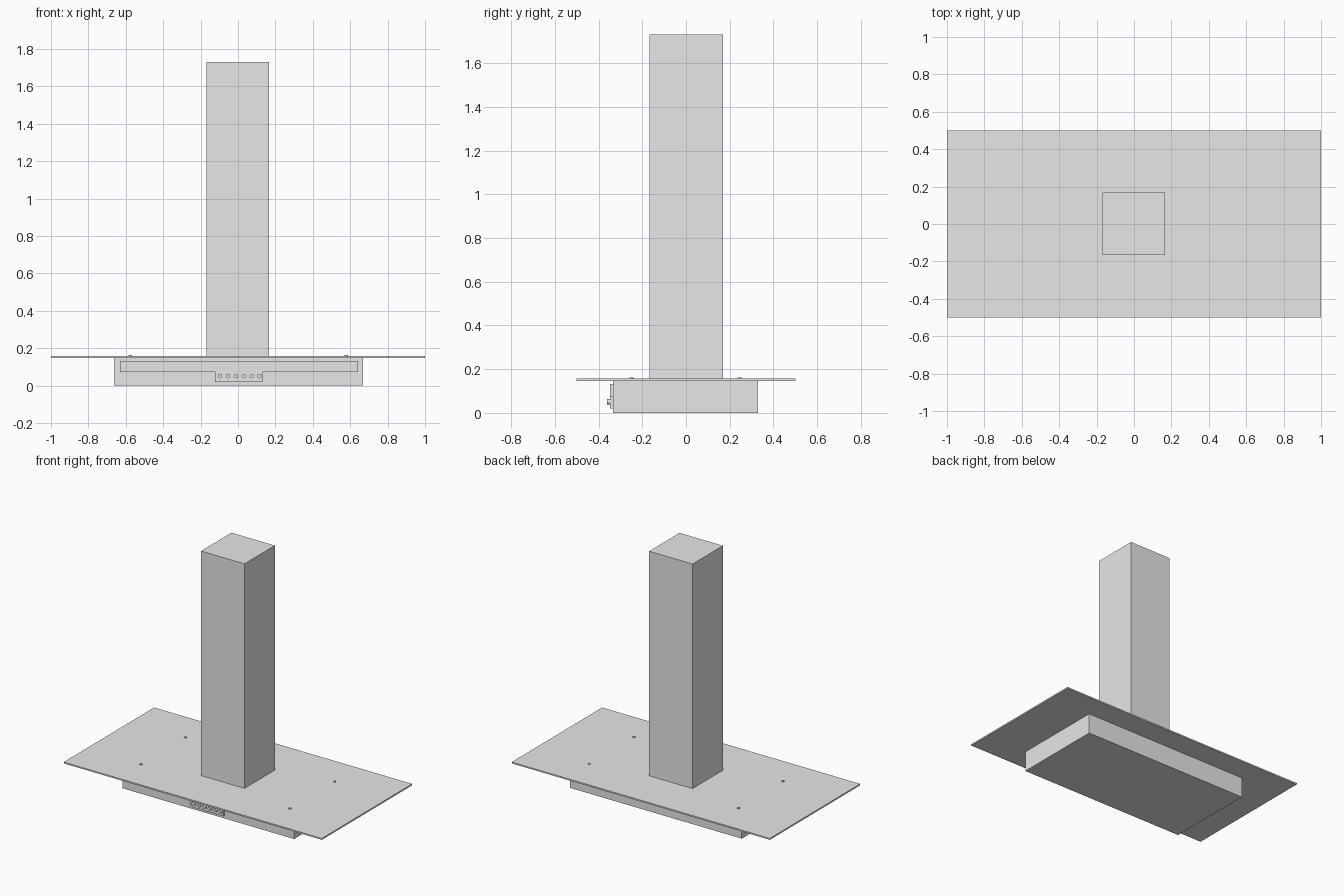
import bpy, bmesh
from mathutils import Matrix

if "Cube" in bpy.data.objects:
    bpy.data.objects.remove(bpy.data.objects["Cube"], do_unlink=True)

steel = bpy.data.materials.new("light_grey")
steel.use_nodes = True
GREY = (0.8, 0.8, 0.8, 1)
steel.diffuse_color = GREY
steel.node_tree.nodes["Principled BSDF"].inputs["Base Color"].default_value = GREY


def finish(name, bm):
    bmesh.ops.recalc_face_normals(bm, faces=bm.faces)
    mesh = bpy.data.meshes.new(name)
    bm.to_mesh(mesh)
    bm.free()
    mesh.materials.append(steel)
    obj = bpy.data.objects.new(name, mesh)
    bpy.context.collection.objects.link(obj)
    return obj


def box(name, x, y, z):
    bm = bmesh.new()
    bmesh.ops.create_cube(bm, size=1)
    for v in bm.verts:
        v.co = [(lo + hi) / 2 + c * (hi - lo) for c, (lo, hi) in zip(v.co, (x, y, z))]
    return finish(name, bm)


def disc(name, centre, radius, depth, axis="Z"):
    bm = bmesh.new()
    turn = Matrix.Rotation(1.5708, 4, "X") if axis == "Y" else Matrix()
    bmesh.ops.create_cone(bm, cap_ends=True, segments=20, radius1=radius, radius2=radius,
                          depth=depth, matrix=Matrix.Translation(centre) @ turn)
    obj = finish(name, bm)
    for p in obj.data.polygons:
        p.use_smooth = len(p.vertices) == 4
    for e in obj.data.edges:
        a, b = (obj.data.vertices[i].co for i in e.vertices)
        k = 1 if axis == "Y" else 2
        e.use_edge_sharp = abs(a[k] - b[k]) < depth / 2
    return obj


# Main volumes: filter housing, glass canopy, chimney
box("housing", (-0.663, 0.668), (-0.333, 0.33), (0, 0.147))
box("canopy_plate", (-1, 1), (-0.5, 0.5), (0.147, 0.157))
box("chimney", (-0.169, 0.167), (-0.167, 0.169), (0.157, 1.73))

# T-shaped control fascia on the front
outline = [(-0.63, 0.132), (-0.63, 0.073), (-0.124, 0.073), (-0.124, 0.02),
           (0.13, 0.02), (0.13, 0.073), (0.642, 0.073), (0.642, 0.132)]
bm = bmesh.new()
face = bm.faces.new([bm.verts.new((x, -0.333, z)) for x, z in outline])
ext = bmesh.ops.extrude_face_region(bm, geom=[face], use_keep_orig=True)
for v in ext["geom"]:
    if isinstance(v, bmesh.types.BMVert):
        v.co.y = -0.347
finish("control_fascia", bm)

# Row of push buttons
for i in range(6):
    disc(f"button_{i + 1}", (-0.096 + 0.0422 * i, -0.354, 0.051), 0.012, 0.016, "Y")

# Fixing studs through the canopy
for x in (-0.577, 0.579):
    for y in (-0.25, 0.244):
        side = "left" if x > 0 else "right"
        end = "front" if y < 0 else "back"
        disc(f"stud_{end}_{side}", (x, y, 0.159), 0.009, 0.008)
